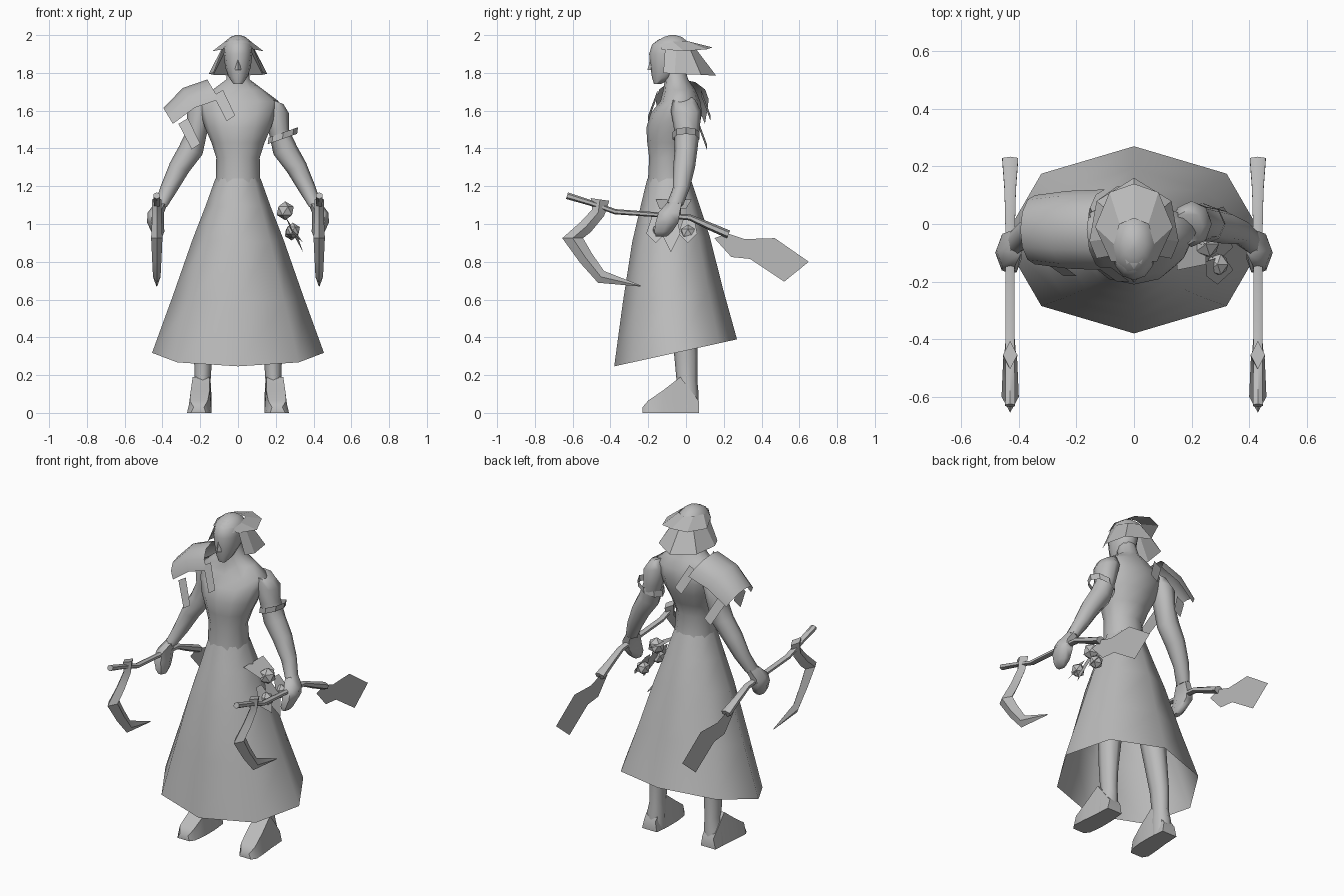
import bpy
import bmesh
from math import sin, cos, pi, radians
from mathutils import Vector

cube = bpy.data.objects.get("Cube")
if cube:
    bpy.data.objects.remove(cube, do_unlink=True)

grey = bpy.data.materials.new("plain grey")
grey.use_nodes = True
grey.diffuse_color = (0.5, 0.5, 0.5, 1)
grey.node_tree.nodes["Principled BSDF"].inputs["Base Color"].default_value = (0.5, 0.5, 0.5, 1)


def finish(name, bm, angle):
    bmesh.ops.recalc_face_normals(bm, faces=bm.faces)
    mesh = bpy.data.meshes.new(name)
    bm.to_mesh(mesh)
    bm.free()
    mesh.materials.append(grey)
    obj = bpy.data.objects.new(name, mesh)
    bpy.context.collection.objects.link(obj)
    if angle:
        bpy.ops.object.select_all(action='DESELECT')
        obj.select_set(True)
        bpy.context.view_layer.objects.active = obj
        bpy.ops.object.shade_smooth_by_angle(angle=radians(angle))
    return obj


def bridge(name, rings, caps=True, angle=60, closed=True):
    """Join equal rows of points into one skin."""
    bm = bmesh.new()
    rows = [[bm.verts.new(p) for p in ring] for ring in rings]
    n = len(rows[0])
    for a, b in zip(rows, rows[1:]):
        for i in range(n if closed else n - 1):
            j = (i + 1) % n
            bm.faces.new((a[i], a[j], b[j], b[i]))
    if caps:
        bm.faces.new(rows[0])
        bm.faces.new(rows[-1])
    return finish(name, bm, angle)


def loft(name, sections, n=8, caps=True, angle=60, side=1):
    """Level ellipses: x, y, z, x radius, y radius, optional rise along y and x."""
    rings = []
    for x, y, z, rx, ry, *tilt in sections:
        ty, tx = (tilt + [0, 0])[:2]
        ring = []
        for i in range(n):
            u, v = rx * cos(2 * pi * i / n), ry * sin(2 * pi * i / n)
            ring.append((side * (x + u), y + v, z + ty * v + tx * u))
        rings.append(ring)
    return bridge(name, rings, caps, angle)


def sweep(name, x, path, n=6, angle=50):
    """Tube in a side plane: y, z, in-plane radius, sideways radius."""
    pts = [Vector((x, p[0], p[1])) for p in path]
    rings = []
    for i, p in enumerate(pts):
        d = (pts[min(i + 1, len(pts) - 1)] - pts[max(i - 1, 0)]).normalized()
        up = Vector((0, -d.z, d.y))
        ring = []
        for k in range(n):
            a = 2 * pi * k / n
            ring.append(p + up * path[i][2] * cos(a) + Vector((path[i][3] * sin(a), 0, 0)))
        rings.append(ring)
    return bridge(name, rings, True, angle)


def plate(name, points):
    bm = bmesh.new()
    bm.faces.new([bm.verts.new(p) for p in points])
    return finish(name, bm, 0)


# Long open skirt, hem dipping toward the front
loft("skirt", [(0, -.055, .318, .455, .325, .22), (0, -.07, .62, .345, .265, .15),
               (0, -.08, .92, .24, .205, .08), (0, -.085, 1.1, .17, .155, .03),
               (0, -.09, 1.24, .12, .115)], caps=False)

# Torso and neck
loft("torso", [(0, -.09, 1.22, .118, .112), (0, -.095, 1.35, .115, .1),
               (0, -.085, 1.43, .14, .12), (0, -.07, 1.51, .175, .14),
               (0, -.05, 1.59, .2, .135), (0, -.03, 1.65, .215, .105),
               (0, -.035, 1.71, .135, .085), (0, -.05, 1.765, .062, .062),
               (0, -.07, 1.85, .05, .055)], n=12)

# Head with a small nose
loft("head", [(0, -.15, 1.742, .024, .02), (0, -.125, 1.775, .048, .055),
              (0, -.1, 1.83, .068, .088), (0, -.095, 1.9, .076, .1),
              (0, -.09, 1.95, .07, .09), (0, -.08, 1.98, .045, .06)], n=12)
loft("nose", [(0, -.185, 1.815, .016, .02), (0, -.183, 1.84, .013, .014),
              (0, -.18, 1.89, .006, .01)], n=4)

# Hair: a cap with two flared layers open at the face
loft("hair_cap", [(0, -.075, 1.93, .08, .11, .06), (0, -.075, 1.965, .07, .09),
                  (0, -.07, 1.99, .04, .05), (0, -.07, 2.0, .01, .015)], n=10)


def mirrored(half):
    return half + [(-x, y, z) for x, y, z in reversed(half[:-1])]


def hair_layer(name, top, edge):
    bridge(name, [mirrored(top), mirrored(edge)], False, 0, False)


hair_layer("upper_hair", [(.06, -.13, 1.95), (.07, -.07, 1.965), (.05, 0, 1.97), (0, .02, 1.965)],
           [(.08, -.13, 1.925), (.135, -.01, 1.915), (.085, .11, 1.925), (0, .14, 1.935)])
hair_layer("lower_hair", [(.075, -.11, 1.94), (.08, -.05, 1.94), (.06, .02, 1.93), (0, .05, 1.93)],
           [(.13, -.12, 1.8), (.155, -.06, 1.795), (.13, .08, 1.79), (0, .16, 1.785)])

for side, word in ((1, "left"), (-1, "right")):
    # Arm and closed hand
    loft(word + "_arm", [(.19, -.01, 1.655, .05, .06, 0, -.4), (.2, 0, 1.6, .07, .08, 0, -.2),
                         (.215, .005, 1.5, .055, .068), (.25, 0, 1.39, .062, .06, 0, .35),
                         (.31, -.01, 1.3, .05, .058, 0, .5), (.365, -.025, 1.19, .042, .045, 0, .4),
                         (.408, -.06, 1.1, .03, .045, 0, .4)], side=side)
    loft(word + "_hand", [(.405, -.06, 1.11, .03, .045, 0, .3), (.435, -.09, 1.06, .043, .065),
                          (.437, -.1, 1.01, .045, .07), (.425, -.12, .96, .035, .055),
                          (.42, -.13, .935, .02, .035)], n=6, side=side)
    # Leg and pointed foot
    loft(word + "_leg", [(.11, -.06, .95, .085, .09), (.155, -.02, .6, .07, .075),
                         (.185, 0, .3, .048, .062), (.187, .005, .17, .042, .055),
                         (.193, .005, .1, .052, .062), (.198, .005, 0, .058, .062)], side=side)
    bridge(word + "_foot",
           [[(side * x, y, z) for x, z in ((a, 0), (b, 0), (b - .015, h), (a + .01, h))]
            for y, a, b, h in ((.07, .15, .25, .06), (-.03, .14, .255, .19),
                               (-.12, .14, .265, .12), (-.2, .15, .27, .065),
                               (-.23, .17, .25, .03))], angle=45)

    # Hooked weapon: bent handle, ridged hook and thin rear blade
    x = side * .43
    sweep(word + "_handle", x, [(-.63, 1.15, .018, .02), (-.5, 1.11, .015, .018),
                                (-.375, 1.065, .014, .018), (-.165, 1.05, .013, .018),
                                (.02, 1.035, .016, .02), (.12, .99, .02, .023),
                                (.225, .945, .022, .032)])
    sweep(word + "_hook", x, [(-.455, 1.13, .05, .025), (-.465, 1.06, .036, .024),
                              (-.53, .985, .038, .027), (-.6, .925, .055, .03),
                              (-.53, .82, .04, .025), (-.45, .72, .035, .02),
                              (-.24, .672, .003, .003)], n=4, angle=30)
    plate(word + "_rear_blade", [(x, y, z) for y, z in (
        (.15, .925), (.22, .95), (.31, .92), (.47, .925), (.65, .8),
        (.52, .695), (.34, .815), (.24, .825))])

# Arched shoulder guard on the right
rings = []
for cx, cz, width, height in ((-.345, 1.56, .12, .1), (-.23, 1.645, .135, .125),
                              (-.1, 1.69, .14, .125)):
    ring = []
    for i in range(7):
        a = pi * i / 6
        lift = height * sin(a)
        ring.append((cx - .5 * lift, -.02 + width * cos(a), cz - .03 + .84 * lift))
    rings.append(ring)
bridge("shoulder_guard", rings, False, 50, False)

# Straps hanging off the guard, front and back
for word, face, depth in (("front", -1, -.18), ("back", 1, .11)):
    for part, x, z, y in (("inner", -.13, 1.68, depth + face * .02), ("outer", -.315, 1.53, depth)):
        plate(word + "_" + part + "_strap",
              [(x, y - face * .05, z), (x + .05, y - face * .05, z + .03),
               (x + .115, y, z - .105), (x + .07, y, z - .135)])

# Band on the left upper arm
loft("arm_band", [(.235, 0, 1.45, .078, .072, 0, .35), (.24, 0, 1.485, .078, .072, 0, .35)],
     caps=False, angle=0)

# Hip charms with hanging tags
for i, (x, y, z, r) in enumerate(((.25, -.07, 1.07, .05), (.29, -.14, .965, .042),
                                  (.285, .01, .955, .042))):
    bm = bmesh.new()
    bmesh.ops.create_icosphere(bm, subdivisions=1, radius=r)
    for v in bm.verts:
        v.co = v.co + Vector((x, y, z))
    finish("hip_charm_%d" % (i + 1), bm, 0)
for i, y in enumerate((-.16, -.08, .01)):
    low = .85 if i == 1 else .9
    plate("hip_tag_%d" % (i + 1), [(.25, y - .02, 1.04), (.25, y + .03, 1.04),
                                   (.31, y + .05, .95), (.345, y, low), (.29, y - .05, .95)])
plate("hip_cord", [(.15, -.16, 1.13), (.15, .03, 1.13), (.25, .0, 1.08), (.25, -.14, 1.08)])
